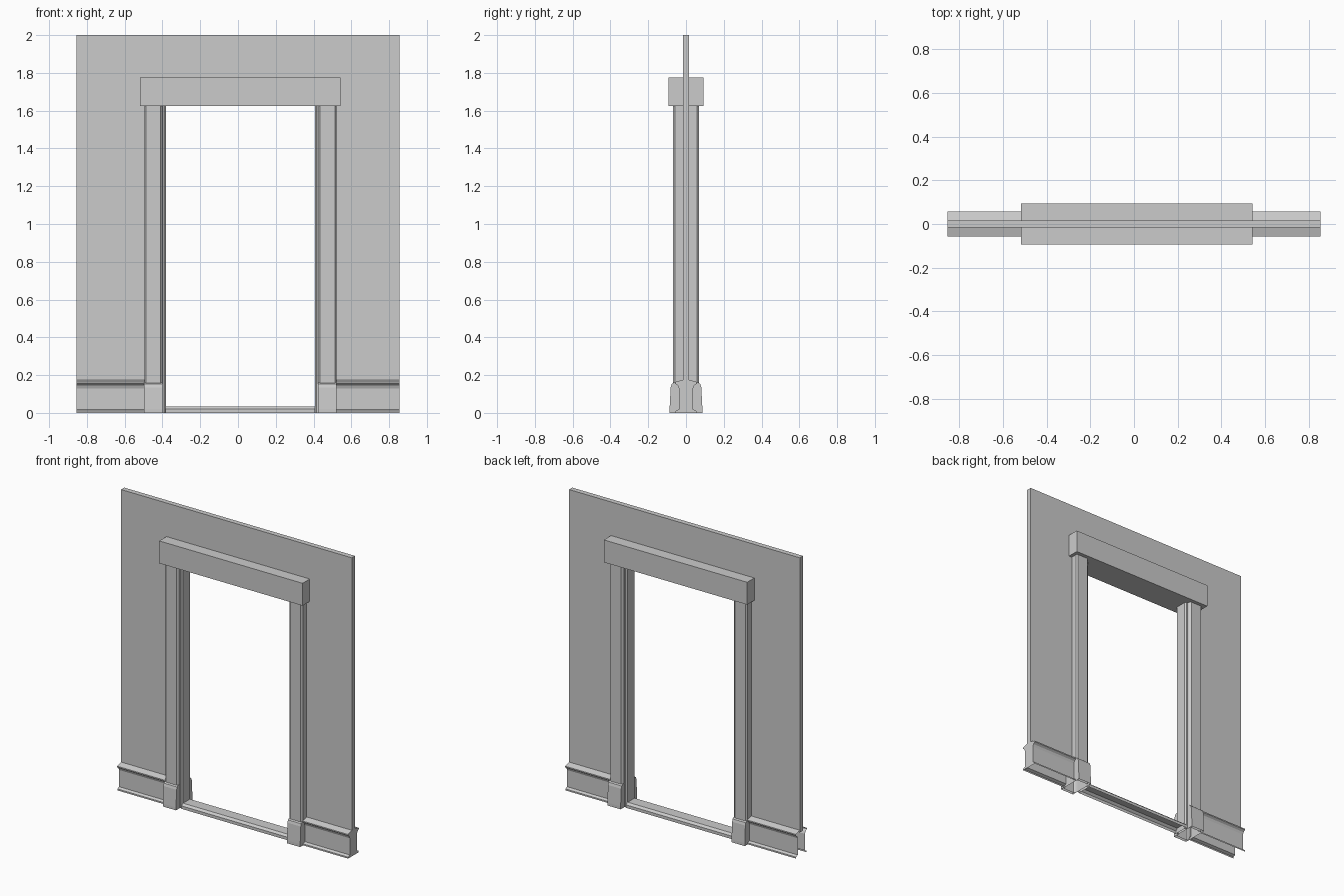
import bpy, bmesh

if "Cube" in bpy.data.objects:
    bpy.data.objects.remove(bpy.data.objects["Cube"])

CX = 0.0125          # centre line of the doorway
HALF_WALL = 0.017
WALL_X = 0.855
LINTEL_Z = (1.625, 1.775)


def extrude(name, pts, place, a, b, cap_a=True, cap_b=True, closed=True):
    """Sweep a 2D outline from a to b; place(u, v, t) gives the 3D point."""
    bm = bmesh.new()
    ra = [bm.verts.new(place(u, v, a)) for u, v in pts]
    rb = [bm.verts.new(place(u, v, b)) for u, v in pts]
    n = len(pts)
    for i in range(n if closed else n - 1):
        j = (i + 1) % n
        bm.faces.new((ra[i], ra[j], rb[j], rb[i]))
    if cap_a:
        bm.faces.new(ra)
    if cap_b:
        bm.faces.new(rb)
    bmesh.ops.recalc_face_normals(bm, faces=bm.faces)
    me = bpy.data.meshes.new(name)
    bm.to_mesh(me)
    bm.free()
    ob = bpy.data.objects.new(name, me)
    bpy.context.collection.objects.link(ob)
    return ob


def both_sides(half):
    """Front half (y, z) from floor to top, mirrored to the back."""
    return half + [(-y, z) for y, z in reversed(half)]


def along_x(y, z, x):
    return (x, y, z)


def along_y(x, z, y):
    return (x, y, z)


# wall panel with the door cut out
wall = [(-WALL_X, 0.16), (-WALL_X, 2.0), (WALL_X, 2.0), (WALL_X, 0.16),
        (CX + 0.46, 0.16), (CX + 0.46, 1.70), (CX - 0.46, 1.70), (CX - 0.46, 0.16)]
extrude("wall", wall, along_y, -HALF_WALL, HALF_WALL)

# lintel across the opening
z0, z1 = LINTEL_Z
extrude("lintel", both_sides([(-0.093, z0), (-0.093, z1)]), along_x, CX - 0.531, CX + 0.531)

# profiles
base_profile = both_sides([(-0.056, 0.0), (-0.056, 0.01), (-0.038, 0.018), (-0.038, 0.13),
                           (-0.044, 0.145), (-0.058, 0.155), (-0.058, 0.163), (-0.017, 0.175)])
plinth_profile = both_sides([(-0.087, 0.0), (-0.087, 0.02), (-0.081, 0.135),
                             (-0.076, 0.152), (-0.066, 0.16)])
post_half = [(0.508, -0.058), (0.500, -0.068), (0.422, -0.068), (0.413, -0.058),
             (0.411, -0.045), (0.403, -0.045), (0.394, -0.036)]
post_profile = post_half + [(d, -y) for d, y in reversed(post_half)]

for side, s in (("left", -1), ("right", 1)):
    # moulded door post
    extrude(side + "_post", post_profile,
            lambda d, y, z, s=s: (CX + s * d, y, z), 0.0, z0 + 0.01, cap_a=False)
    # plinth block, open underneath
    extrude(side + "_plinth", plinth_profile, along_x,
            CX + s * 0.411, CX + s * 0.509, closed=False)
    # baseboard shell, closed only at the right-hand end
    extrude(side + "_baseboard", base_profile, along_x,
            CX + s * 0.505, s * WALL_X, cap_a=False, cap_b=s > 0, closed=False)

# door sill, open underneath
sill = both_sides([(-0.05, 0.0), (-0.05, 0.02), (-0.036, 0.033)])
extrude("sill", sill, along_x, CX - 0.396, CX + 0.396, closed=False)
